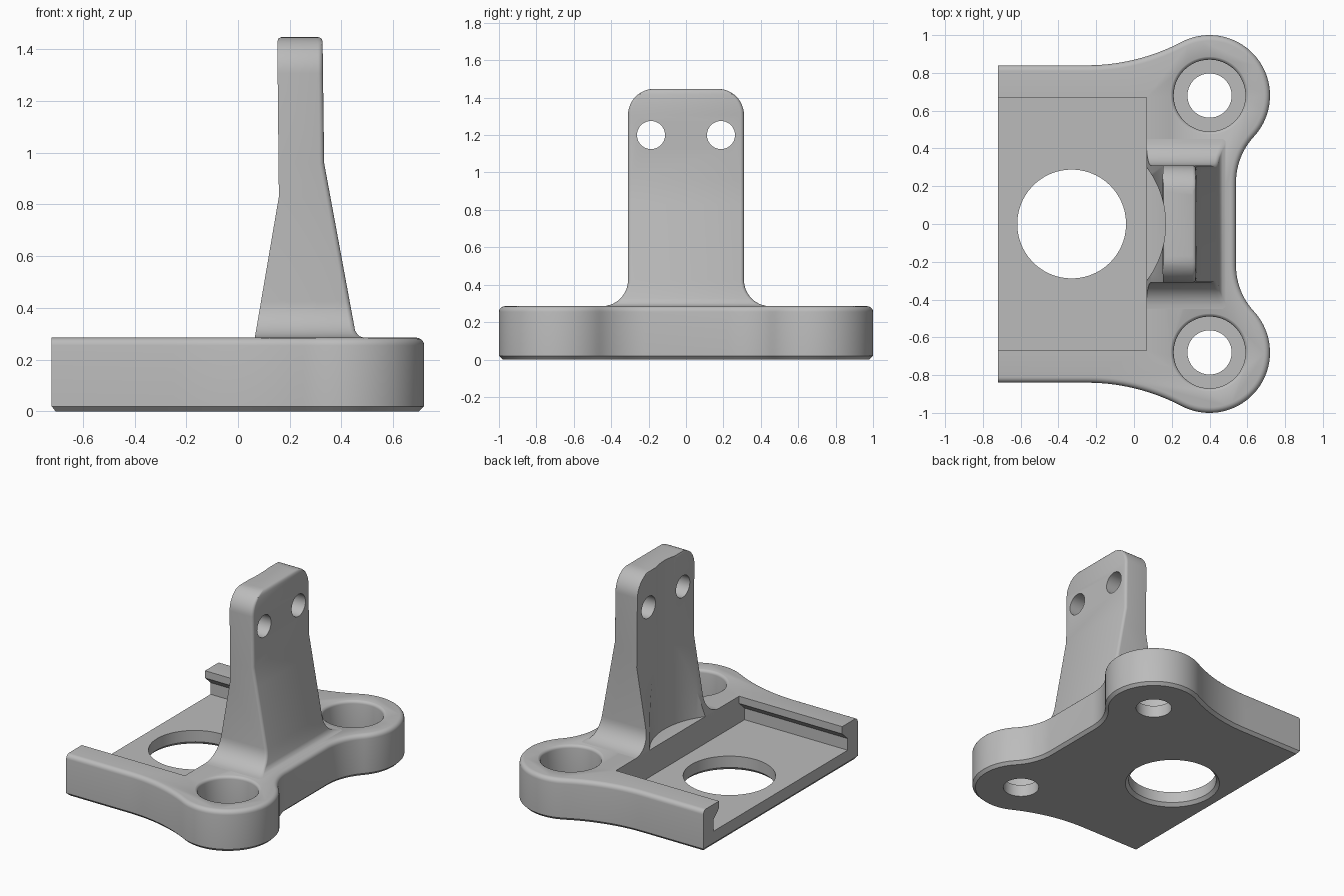
import bpy, bmesh, math

if "Cube" in bpy.data.objects:
    bpy.data.objects.remove(bpy.data.objects["Cube"])

grey = bpy.data.materials.new("plain_grey")
grey.diffuse_color = (0.5, 0.5, 0.5, 1)
grey.use_nodes = True
grey.node_tree.nodes["Principled BSDF"].inputs["Base Color"].default_value = grey.diffuse_color
T = 0.285                      # base plate thickness
BX, BY, BR = 0.40, 0.68, 0.32  # round corner bosses


def finish(name, bm):
    bmesh.ops.recalc_face_normals(bm, faces=bm.faces[:])
    me = bpy.data.meshes.new(name)
    bm.to_mesh(me)
    bm.free()
    me.materials.append(grey)
    ob = bpy.data.objects.new(name, me)
    bpy.context.collection.objects.link(ob)
    return ob


def loft(name, rings):
    """Closed solid through rings of equal point count."""
    bm = bmesh.new()
    vs = [[bm.verts.new(p) for p in r] for r in rings]
    n = len(rings[0])
    for a, b in zip(vs, vs[1:]):
        for i in range(n):
            j = (i + 1) % n
            bm.faces.new((a[i], a[j], b[j], b[i]))
    bm.faces.new(vs[0][::-1])
    bm.faces.new(vs[-1])
    return finish(name, bm)


def turned(name, x, y, profile, n=64):
    """Round solid from (radius, z) points."""
    return loft(name, [[(x + r * math.cos(math.tau * i / n), y + r * math.sin(math.tau * i / n), z)
                        for i in range(n)] for r, z in profile])


def cut(ob, cutters):
    for c in cutters:
        m = ob.modifiers.new("cut", 'BOOLEAN')
        m.operation, m.solver, m.object = 'DIFFERENCE', 'EXACT', c
        c.hide_render = True
    dg = bpy.context.evaluated_depsgraph_get()
    me = bpy.data.meshes.new_from_object(ob.evaluated_get(dg))
    ob.modifiers.clear()
    ob.data = me
    for c in cutters:
        bpy.data.objects.remove(c)
    bpy.ops.object.select_all(action='DESELECT')
    ob.select_set(True)
    bpy.context.view_layer.objects.active = ob
    bpy.ops.object.shade_smooth_by_angle(angle=math.radians(32))


def arc(cx, cy, r, a0, a1, n):
    return [(cx + r * math.cos(a0 + (a1 - a0) * i / n),
             cy + r * math.sin(a0 + (a1 - a0) * i / n)) for i in range(n + 1)]


def outline(d, left):
    """Plate outline inset by d: bosses blended into the sides by hollow arcs."""
    c1x, r1 = -0.25, 1.08      # long side hollow
    c1y = 0.84 + r1
    c2y, r2 = 0.22, 0.358      # end hollow
    c2x = 0.54 + r2
    a1 = math.atan2(BY - c1y, BX - c1x)
    a2 = math.atan2(BY - c2y, BX - c2x)
    half = arc(c2x, c2y, r2 + d, math.pi, a2, 12)
    half += arc(BX, BY, BR - d, a2 - math.pi, a1 + math.pi, 40)[1:]
    half += arc(c1x, c1y, r1 + d, a1, -math.pi / 2, 14)[1:]
    half.append((left, 0.84 - d))
    return half + [(x, -y) for x, y in reversed(half)]


# Base plate: chamfered below, rounded above, square at the open end
levels = [(0.02, 0, -0.705), (0, 0.02, -0.72)]
for i in range(6):
    a = math.pi / 2 * i / 5
    levels.append((0.03 * (1 - math.cos(a)), T - 0.03 + 0.03 * math.sin(a), -0.72))
base = loft("base_plate", [[(x, y, z) for x, y in outline(d, l)] for d, z, l in levels])

# Dovetailed slide pocket
half = [(0.73, 0.10), (0.73, 0.18), (0.67, 0.235), (0.67, 0.4)]
section = half + [(-y, z) for y, z in reversed(half)]
cutters = [loft("pocket_cutter", [[(x, y, z) for y, z in section] for x in (-0.9, 0.065)])]

# Large centre opening with a chamfer below
cutters.append(turned("opening_cutter", -0.33, 0,
                      [(0.33, -0.02), (0.288, 0.022), (0.288, 0.2)], 96))

# Counterbored bolt holes with eased rims
rim = [(0.21 - 0.02 * math.cos(a), T - 0.02 + 0.02 * math.sin(a))
       for a in (0, 0.4, 0.8, 1.2)]
for s in (1, -1):
    cutters.append(turned("bolt_cutter", BX, s * BY,
                          [(0.117, -0.05), (0.117, 0.085), (0.19, 0.085)] + rim
                          + [(0.21, T + 0.002), (0.21, 0.4)]))
cut(base, cutters)


def lerp(table, z):
    for (z0, v0), (z1, v1) in zip(table, table[1:]):
        if z <= z1:
            return v0 + (v1 - v0) * max(0, z - z0) / (z1 - z0)
    return table[-1][1]


# Upright tab: stacked sections, flared at the foot and rounded at the top
TOP, W, R, E = 1.447, 0.31, 0.14, 0.018
near = [(T, 0.065), (0.83, 0.158), (1.43, 0.152), (1.442, 0.156), (TOP, 0.168)]
far = [(T, 0.485), (0.292, 0.467), (0.31, 0.453), (0.96, 0.333), (1.43, 0.327), (1.442, 0.323), (TOP, 0.31)]
rows = [(0.25, W + R)]
for i in range(11):
    a = math.pi / 2 * i / 10
    rows.append((T + R - R * math.cos(a), W + R - R * math.sin(a)))
rows += [(0.83, W), (0.96, W)]
for i in range(13):
    a = math.pi / 2 * i / 12
    rows.append((TOP - R + R * math.sin(a), W - R + R * math.cos(a)))
rings = []
for z, w in rows:
    f, b = lerp(near, z), lerp(far, z)
    side = [(f, w), (b - E, w), (b - 0.55 * E, w - 0.13 * E),
            (b - 0.13 * E, w - 0.55 * E), (b, w - E)]
    rings.append([(x, y, z) for x, y in side] + [(x, -y, z) for x, y in reversed(side)])
tab = loft("upright_tab", rings)

# Round relief above the centre opening, and two mounting holes
cutters = [turned("relief_cutter", -0.33, 0, [(0.497, 0.2), (0.497, 1.6)], 128)]
for s in (1, -1):
    hole = [(s * 0.187 + 0.075 * math.cos(math.tau * i / 40),
             1.2 + 0.075 * math.sin(math.tau * i / 40)) for i in range(40)]
    cutters.append(loft("hole_cutter", [[(x, y, z) for y, z in hole] for x in (0, 0.6)]))
cut(tab, cutters)
